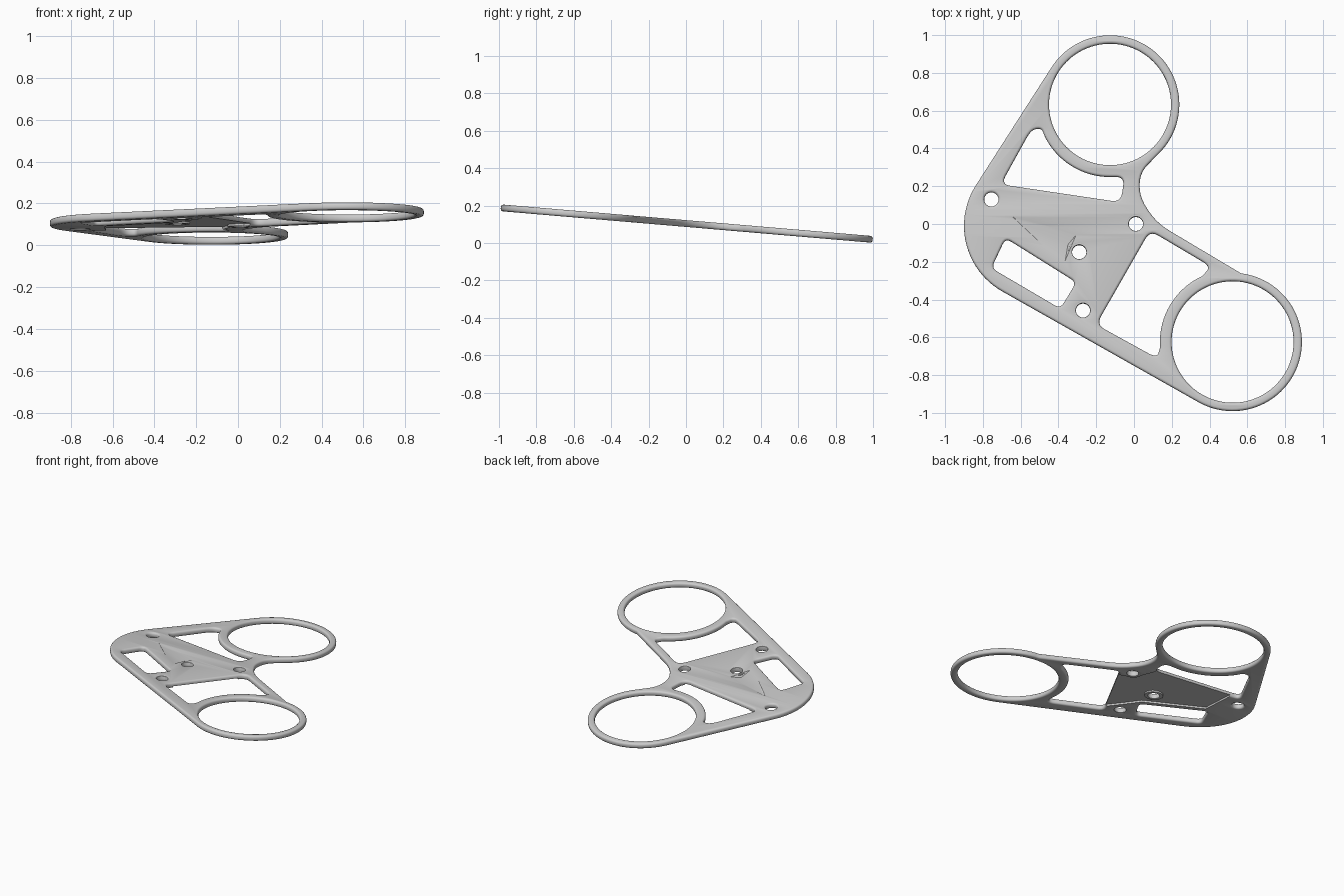
import bpy, bmesh, math
from mathutils import Vector

if "Cube" in bpy.data.objects:
    bpy.data.objects.remove(bpy.data.objects["Cube"])

HALF = 0.018          # half plate thickness
BEVEL = 0.013         # rounded edge radius
BACK_RING, FRONT_RING, HEEL = (-0.127, 0.635), (0.522, -0.627), (-0.5, -0.01)
RING_R, BORE_R = 0.367, 0.323
BOLTS = [(-0.755, 0.13), (0.01, 0), (-0.29, -0.15), (-0.27, -0.46)]

grey = bpy.data.materials.new("light_grey_metal")
grey.use_nodes = True
grey.diffuse_color = (0.6, 0.6, 0.6, 1)
grey.node_tree.nodes["Principled BSDF"].inputs["Base Color"].default_value = (0.6, 0.6, 0.6, 1)


def arc(centre, r, a0, a1, step=4):
    n = max(2, round(abs(a1 - a0) / step))
    angles = [math.radians(a0 + (a1 - a0) * i / n) for i in range(n + 1)]
    return [(centre[0] + r * math.cos(a), centre[1] + r * math.sin(a)) for a in angles]


def circle(centre, r, step=4):
    return arc(centre, r, 0, 360, step)[:-1]


def rounded(corners, r, steps=5):
    """Replace every corner by a short curve."""
    out = []
    for i, c in enumerate(corners):
        c = Vector(c)
        ends = []
        for q in (corners[i - 1], corners[(i + 1) % len(corners)]):
            d = Vector(q) - c
            ends.append(c + d.normalized() * min(r, d.length * 0.45))
        for k in range(steps + 1):
            t = k / steps
            out.append(tuple(ends[0] * (1 - t) ** 2 + c * 2 * t * (1 - t) + ends[1] * t * t))
    return out


def place(obj):
    """Tilt the part with the whole plate."""
    obj.rotation_euler = (-math.atan(0.085), 0, 0)
    obj.location = (0, 0, 0.104)


def add_mesh(name, mesh):
    obj = bpy.data.objects.new(name, mesh)
    bpy.context.collection.objects.link(obj)
    mesh.materials.append(grey)
    place(obj)
    return obj


def slab(name, loops, half, bevel):
    """Flat plate from an outline and its holes, with rounded rims."""
    curve = bpy.data.curves.new(name + "_outline", "CURVE")
    curve.dimensions, curve.fill_mode = "2D", "BOTH"
    curve.extrude, curve.bevel_depth = half - bevel, bevel
    curve.offset, curve.bevel_resolution = -bevel, 2
    for pts in loops:
        s = curve.splines.new("POLY")
        s.points.add(len(pts) - 1)
        for p, co in zip(s.points, pts):
            p.co = (co[0], co[1], 0, 1)
        s.use_cyclic_u = True
    tmp = bpy.data.objects.new(name + "_tmp", curve)
    bpy.context.collection.objects.link(tmp)
    bpy.context.view_layer.update()
    dg = bpy.context.evaluated_depsgraph_get()
    mesh = bpy.data.meshes.new_from_object(tmp.evaluated_get(dg))
    bpy.data.objects.remove(tmp)
    mesh.materials.clear()
    bm = bmesh.new()
    bm.from_mesh(mesh)
    bmesh.ops.remove_doubles(bm, verts=bm.verts, dist=0.0001)
    bmesh.ops.recalc_face_normals(bm, faces=bm.faces)
    bm.to_mesh(mesh)
    bm.free()
    return add_mesh(name, mesh)


def cut(target, name, build):
    """Subtract a hidden solid from the target."""
    bm = bmesh.new()
    build(bm)
    bmesh.ops.recalc_face_normals(bm, faces=bm.faces)
    mesh = bpy.data.meshes.new(name)
    bm.to_mesh(mesh)
    bm.free()
    cutter = add_mesh(name, mesh)
    cutter.hide_render = True
    cutter.hide_set(True)
    cutter.display_type = "WIRE"
    mod = target.modifiers.new(name, "BOOLEAN")
    mod.operation, mod.solver, mod.object = "DIFFERENCE", "EXACT", cutter
    return cutter


# Outer outline: heel, front ring, waist, back ring
outline = arc(HEEL, 0.4, 148, 240) + arc(FRONT_RING, RING_R, 241, 443)
outline += rounded([(0.56, -0.262), (0.12, 0.005), (0.03, 0.14), (0.03, 0.27), (0.12, 0.365)], 0.08)[6:-6]
outline += arc(BACK_RING, RING_R, -45, 148)

# Openings through the plate
back_window = rounded([(-0.705, 0.21), (-0.545, 0.5), (-0.49, 0.51)]
                      + arc(BACK_RING, 0.385, 206, 268)
                      + [(-0.05, 0.25), (-0.07, 0.115)], 0.05)
front_window = rounded([(0.085, -0.035), (0.405, -0.225)]
                       + arc(FRONT_RING, 0.385, 114, 185)
                       + [(0.12, -0.712), (-0.2, -0.535)], 0.05)
heel_window = rounded([(-0.68, -0.075), (-0.305, -0.31), (-0.39, -0.45), (-0.755, -0.235)], 0.035)
loops = [outline, circle(BACK_RING, BORE_R), circle(FRONT_RING, BORE_R),
         back_window, front_window, heel_window]
loops += [circle(b, 0.038, 15) for b in BOLTS]
plate = slab("bracket_plate", loops, HALF, BEVEL)


# Thin central web: pocket on the underside
def underside(bm):
    pts = [(-0.63, 0.23), (-0.08, 0.15), (-0.04, 0.0), (0.07, -0.09),
           (-0.16, -0.5), (-0.23, -0.38), (-0.29, -0.27), (-0.64, -0.05)]
    face = bm.faces.new([bm.verts.new((x, y, -0.05)) for x, y in pts])
    ext = bmesh.ops.extrude_face_region(bm, geom=[face])
    for v in ext["geom"]:
        if isinstance(v, bmesh.types.BMVert):
            v.co.z = -0.006


# Wedge-shaped groove on the upper side
def groove(bm):
    pts = [(-0.68, 0.06, 0.025), (-0.29, -0.04, 0.025), (-0.37, -0.23, 0.025),
           (-0.6, 0.01, 0.01), (-0.35, -0.11, 0.0)]
    bmesh.ops.convex_hull(bm, input=[bm.verts.new(p) for p in pts])


cutters = [cut(plate, "web_pocket_cutter", underside), cut(plate, "web_groove_cutter", groove)]

# Apply the cuts and drop the helpers
bpy.context.view_layer.update()
dg = bpy.context.evaluated_depsgraph_get()
final = bpy.data.meshes.new_from_object(plate.evaluated_get(dg))
if len(final.polygons) > 100:
    plate.modifiers.clear()
    plate.data = final
    for c in cutters:
        bpy.data.objects.remove(c)

# Bolt bosses standing under the web
parts = [plate]
for i, b in enumerate(BOLTS[1:]):
    parts.append(slab(f"bolt_boss_{i + 1}", [circle(b, 0.06, 15), circle(b, 0.038, 15)], HALF - 0.001, 0.003))

# Smooth shading with sharp edges kept
bpy.ops.object.select_all(action="DESELECT")
for p in parts:
    p.select_set(True)
bpy.context.view_layer.objects.active = plate
bpy.ops.object.shade_smooth_by_angle(angle=math.radians(35))
